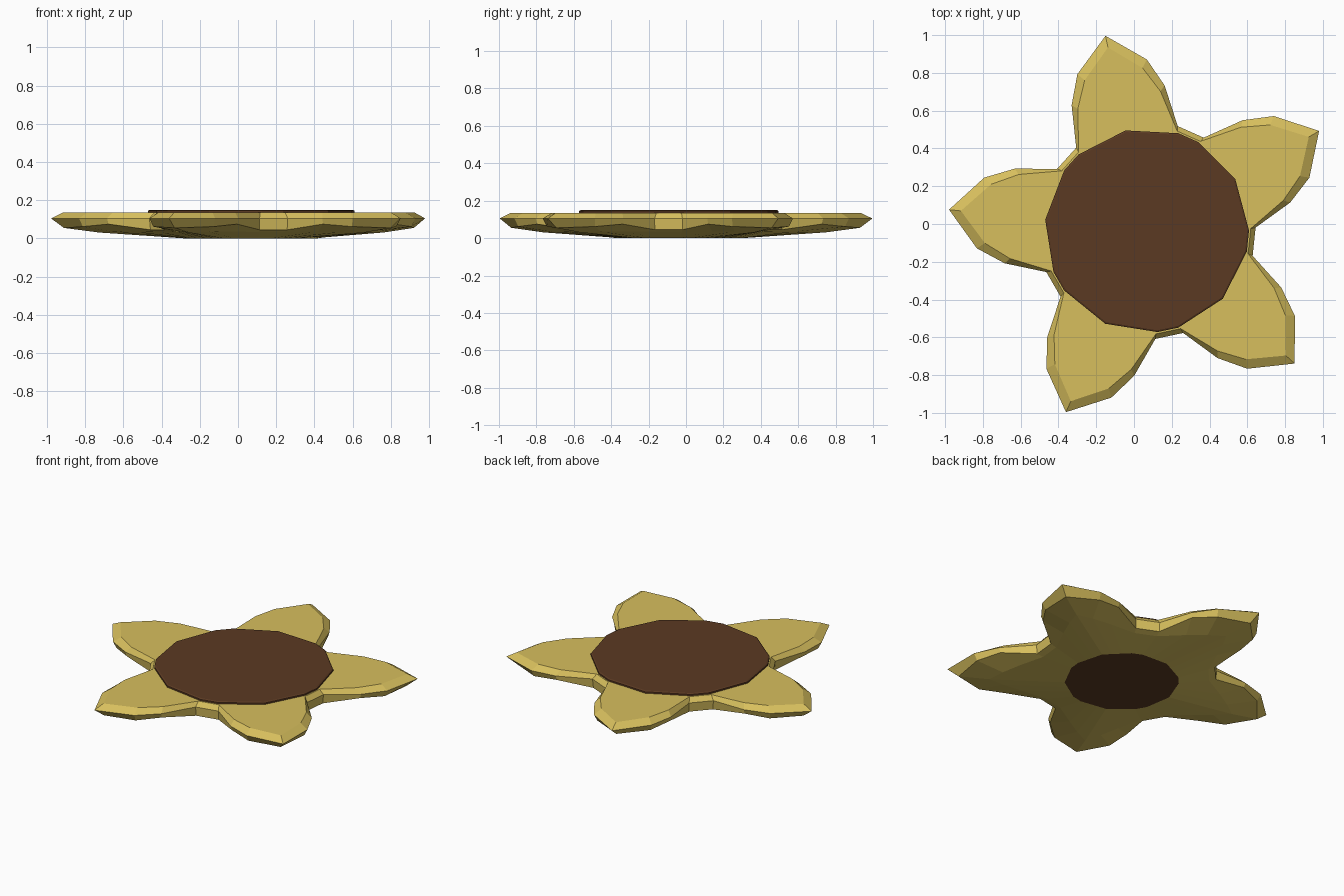
import bpy, bmesh, math

if "Cube" in bpy.data.objects:
    bpy.data.objects.remove(bpy.data.objects["Cube"])

CX, CY = 0.068, -0.034          # flower axis
START = math.radians(102)       # direction of the first petal


def material(name, rgb):
    m = bpy.data.materials.new(name)
    m.diffuse_color = (*rgb, 1)
    m.use_nodes = True
    m.node_tree.nodes["Principled BSDF"].inputs["Base Color"].default_value = m.diffuse_color
    return m


yellow = material("petal yellow", (0.68, 0.52, 0.11))
brown = material("centre brown", (0.105, 0.042, 0.016))


def ring(bm, half):
    """half: (radius, angle, z) from petal tip to base; mirrored and repeated 5 times."""
    petal = [(r, -a, z) for r, a, z in reversed(half[1:])] + list(half)
    verts = []
    for k in range(5):
        for r, a, z in petal:
            t = START + math.radians(72 * k + a)
            verts.append(bm.verts.new((CX + r * math.cos(t), CY + r * math.sin(t), z)))
    return verts


def loft(name, halves, mats, bottom_index=0):
    bm = bmesh.new()
    rings = [ring(bm, h) for h in halves]
    for lo, hi in zip(rings, rings[1:]):
        n = len(lo)
        for i in range(n):
            j = (i + 1) % n
            bm.faces.new((lo[i], lo[j], hi[j], hi[i]))
    bm.faces.new(rings[-1])
    cap = bm.faces.new(list(reversed(rings[0])))
    cap.material_index = bottom_index
    bmesh.ops.recalc_face_normals(bm, faces=bm.faces)
    me = bpy.data.meshes.new(name)
    bm.to_mesh(me)
    bm.free()
    for m in mats:
        me.materials.append(m)
    ob = bpy.data.objects.new(name, me)
    bpy.context.collection.objects.link(ob)
    return ob


def chord(a, r):                # point on the straight side between 0 and 30 degrees
    return r * math.cos(math.radians(15)) / math.cos(math.radians(a - 15))


# petals: bottom cap, keel, lower edge, widest outline, bevelled top
loft("petals", [
    [(chord(a, 0.345), a, 0.0) for a in (0, 10, 20, 30)],
    [(0.80, 0, 0.031), (0.72, 6, 0.034), (0.63, 14, 0.036), (0.53, 28.5, 0.034)],
    [(0.985, 0, 0.055), (0.885, 11.3, 0.062), (0.765, 18.5, 0.075), (0.57, 28.6, 0.045)],
    [(1.053, 0, 0.105), (0.905, 12, 0.105), (0.773, 19, 0.105), (0.576, 28.5, 0.105)],
    [(0.99, 0, 0.135), (0.86, 10.5, 0.135), (0.74, 17.6, 0.135), (0.55, 29, 0.135)],
], [yellow, brown], bottom_index=1)

# thin 15-sided flower centre
loft("flower_centre", [
    [(0.541, 0, 0.134), (0.541, 30, 0.134)],
    [(0.541, 0, 0.145), (0.541, 30, 0.145)],
    [(0.532, 0, 0.15), (0.532, 30, 0.15)],
], [brown])
